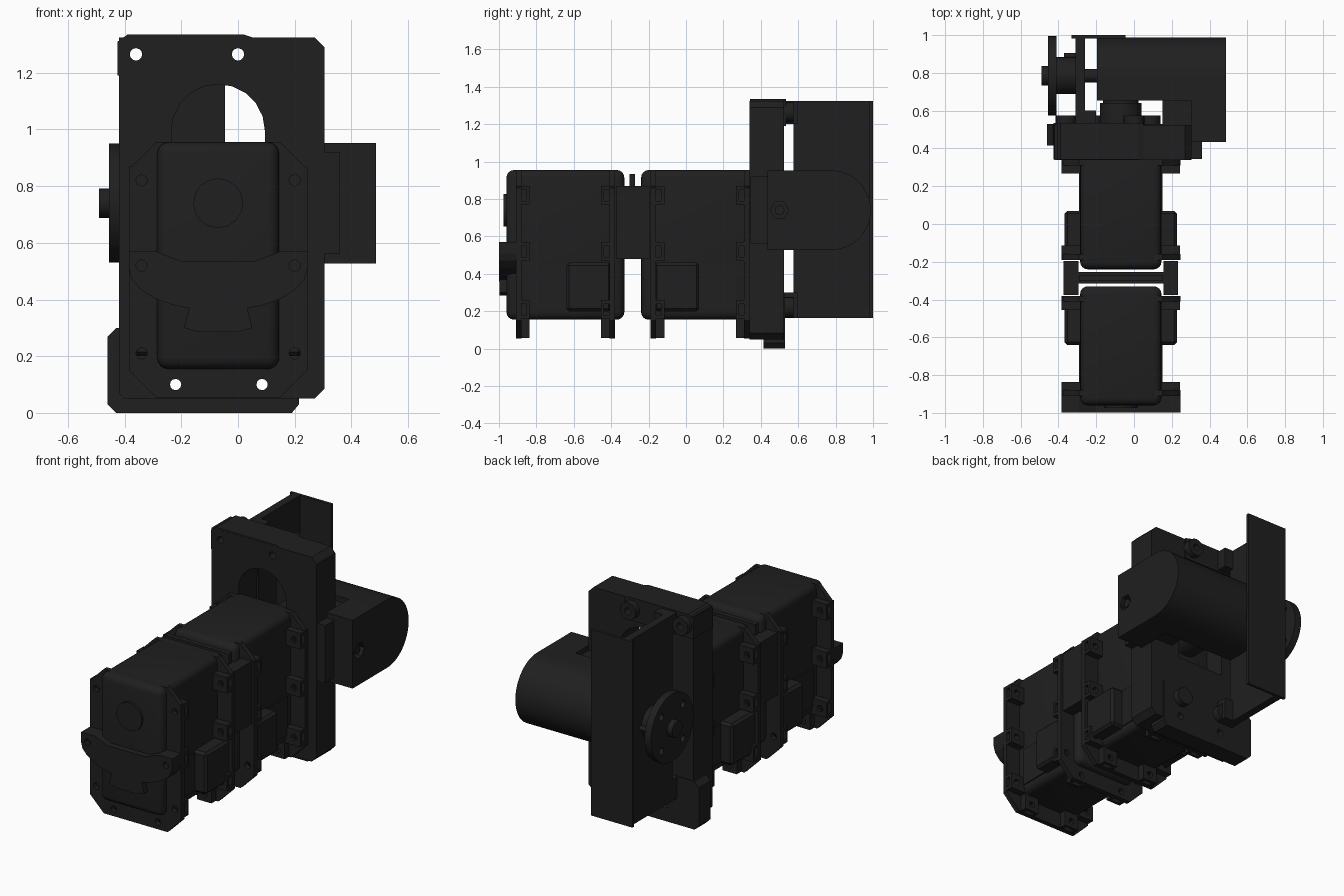
import bpy, bmesh, math
from mathutils import Vector

if "Cube" in bpy.data.objects:
    bpy.data.objects.remove(bpy.data.objects["Cube"])

black = bpy.data.materials.new("black_plastic")
black.diffuse_color = (0.014, 0.014, 0.014, 1)
black.use_nodes = True
black.node_tree.nodes["Principled BSDF"].inputs["Base Color"].default_value = black.diffuse_color
CX = -0.07                      # centre line of the two actuators


def place(axis, u, v, w):
    return {'x': (w, u, v), 'y': (u, w, v), 'z': (u, v, w)}[axis]


def prism(name, pts, axis, a, b, bevel=0.0, segs=2):
    """Extrude a 2D profile along an axis from a to b."""
    bm = bmesh.new()
    lo = [bm.verts.new(place(axis, u, v, a)) for u, v in pts]
    hi = [bm.verts.new(place(axis, u, v, b)) for u, v in pts]
    n = len(pts)
    bm.faces.new(lo)
    bm.faces.new(hi)
    for i in range(n):
        bm.faces.new((lo[i], lo[(i + 1) % n], hi[(i + 1) % n], hi[i]))
    if bevel:
        bmesh.ops.bevel(bm, geom=bm.edges[:], offset=bevel, segments=segs,
                        profile=0.5, affect='EDGES')
    bmesh.ops.recalc_face_normals(bm, faces=bm.faces[:])
    me = bpy.data.meshes.new(name)
    bm.to_mesh(me)
    bm.free()
    me.materials.append(black)
    ob = bpy.data.objects.new(name, me)
    bpy.context.collection.objects.link(ob)
    return ob


def box(name, x0, x1, y0, y1, z0, z1, bevel=0.0, segs=2):
    return prism(name, [(x0, y0), (x1, y0), (x1, y1), (x0, y1)], 'z', z0, z1, bevel, segs)


def ring(u, v, r, n=32, a0=0.0, a1=2 * math.pi, closed=True):
    k = n if closed else n - 1
    return [(u + r * math.cos(a0 + (a1 - a0) * i / k),
             v + r * math.sin(a0 + (a1 - a0) * i / k)) for i in range(n)]


def smooth(ob):
    bpy.ops.object.select_all(action='DESELECT')
    ob.select_set(True)
    bpy.context.view_layer.objects.active = ob
    bpy.ops.object.shade_smooth_by_angle(angle=math.radians(35))
    return ob


def cyl(name, axis, u, v, r, a, b, n=32):
    return smooth(prism(name, ring(u, v, r, n), axis, a, b))


def chamfered(x0, x1, z0, z1, c):
    return [(x0 + c, z0), (x1 - c, z0), (x1, z0 + c), (x1, z1 - c),
            (x1 - c, z1), (x0 + c, z1), (x0, z1 - c), (x0, z0 + c)]


def cut(ob, cutters):
    """Subtract each cutter from the object, then discard it."""
    bpy.context.view_layer.objects.active = ob
    for c in cutters:
        c.hide_render = True
        m = ob.modifiers.new("cut", 'BOOLEAN')
        m.operation, m.object, m.solver = 'DIFFERENCE', c, 'EXACT'
        bpy.ops.object.modifier_apply(modifier=m.name)
        bpy.data.objects.remove(c)
    return ob


BOLTS = [(CX + s * 0.27, z) for s in (-1, 1) for z in (0.21, 0.52, 0.82)]
FEET = [(-0.22, 0.10), (0.085, 0.10)]


def holes(pts, y0, y1, r=0.02, n=12):
    return [prism("cutter", ring(u, v, r, n), 'y', y0, y1) for u, v in pts]


# Two actuators, the rear one mirrored front to back
for tag, Y in (("front", lambda y: y), ("rear", lambda y: -0.57 - y)):
    smooth(box(tag + "_actuator_case", CX - 0.215, CX + 0.215, *sorted((Y(-0.96), Y(-0.33))),
               0.155, 0.955, 0.04, 4))
    cyl(tag + "_case_cap", 'y', CX, 0.74, 0.088, Y(-0.975), Y(-0.95), 16)
    # chamfered flanges with nut pockets along the sides and bottom
    for end, p0, p1, t0, t1 in (("output", -0.91, -0.88, -0.91, -0.837),
                                ("back", -0.41, -0.38, -0.455, -0.38)):
        fl = prism(f"{tag}_{end}_flange", chamfered(CX - 0.315, CX + 0.315, 0.055, 0.955, 0.095),
                   'y', Y(p0), Y(p1))
        cut(fl, holes(BOLTS + FEET, Y(p0 - 0.05), Y(p1 + 0.05)))
        ym = (t0 + t1) / 2
        lo, hi = sorted((Y(t0), Y(t1)))
        plo, phi = sorted((Y(ym - 0.02), Y(ym + 0.02)))
        for i, (u, v) in enumerate(BOLTS):
            s = 1 if u > CX else -1
            xa, xb = sorted((CX + s * 0.2, CX + s * 0.314))
            tab = box(f"{tag}_{end}_nut_tab_{i}", xa, xb, lo, hi, v - 0.05, v + 0.05)
            xa, xb = sorted((CX + s * 0.25, CX + s * 0.34))
            cut(tab, [box("cutter", xa, xb, plo, phi, v - 0.03, v + 0.03)]
                + holes([(u, v)], lo - 0.05, hi + 0.05))
        for i, (u, v) in enumerate(FEET):
            foot = box(f"{tag}_{end}_foot_{i}", u - 0.05, u + 0.05, lo, hi, 0.056, 0.17)
            cut(foot, [box("cutter", u - 0.03, u + 0.03, plo, phi, 0.02, 0.13)]
                + holes([(u, v)], lo - 0.05, hi + 0.05))
    # raised side covers
    box(tag + "_side_cover", CX - 0.298, CX + 0.298, *sorted((Y(-0.64), Y(-0.40))),
        0.20, 0.46, 0.015, 1)
    box(tag + "_side_panel", CX - 0.222, CX + 0.222, *sorted((Y(-0.84), Y(-0.64))), 0.21, 0.45)

# Cable guard on the front face
arc = [(CX + 0.315 * math.sin(t), 0.36 + 0.15 * (1 - math.cos(t)))
       for t in [math.radians(-90 + 15 * i) for i in range(13)]]
guard = prism("front_guard", arc + [(0.245, 0.57), (0.15, 0.57), (0.06, 0.535),
                                    (-0.20, 0.535), (-0.29, 0.57), (-0.385, 0.57)],
              'y', -0.999, -0.91)
cut(guard, holes([b for b in BOLTS if b[1] == 0.52], -1.05, -0.97))
prism("front_guard_tail", [(-0.17, 0.38), (-0.19, 0.30), (-0.14, 0.285), (0.0, 0.285),
                           (0.05, 0.30), (0.03, 0.38)], 'y', -0.998, -0.955)

# Coupling bracket between the actuators
box("coupling_web", CX - 0.30, CX + 0.30, -0.315, -0.255, 0.48, 0.87)
box("coupling_fin", CX - 0.22, CX + 0.22, -0.303, -0.273, 0.86, 0.935)
for s, side in ((-1, "left"), (1, "right")):
    xa, xb = sorted((CX + s * 0.225, CX + s * 0.302))
    box(f"coupling_wall_{side}", xa, xb, -0.375, -0.195, 0.48, 0.87)

# Tall mounting plate with an arched window
TOP = [(-0.36, 1.265), (0.0, 1.265)]
arch = ring(CX, 0.995, 0.165, 11, 0, math.pi, False) + [(CX - 0.165, 0.5), (CX + 0.165, 0.5)]
plate = prism("mounting_plate", [(-0.42, 0.07), (-0.40, 0.05), (0.27, 0.05), (0.305, 0.085),
                                 (0.305, 1.29), (0.27, 1.325), (-0.42, 1.325)],
              'y', 0.34, 0.525)
cut(plate, [prism("cutter", arch, 'y', 0.2, 0.7)] + holes(TOP + FEET, 0.2, 0.7, 0.022))
rim = prism("upper_plate_rim", [(-0.425, 1.19), (0.05, 1.19), (0.05, 1.325), (0.02, 1.335),
                                (-0.39, 1.335), (-0.425, 1.31)], 'y', 0.341, 0.535)
cut(rim, holes(TOP, 0.2, 0.7, 0.022))
base = prism("lower_plate_block", [(-0.43, 0), (0.19, 0), (0.215, 0.03), (0.215, 0.30),
                                   (-0.43, 0.30), (-0.46, 0.27), (-0.46, 0.03)],
             'y', 0.415, 0.53)
cut(base, holes(FEET, 0.3, 0.7, 0.022))
for i, (u, v) in enumerate(TOP + FEET):
    v = v if v > 1 else 0.22
    sp = cyl(f"plate_spacer_{i}", 'y', u, v, 0.055, 0.52, 0.575, 20)
    if v > 1:
        cut(sp, holes([(u, v)], 0.4, 0.7, 0.022))

# Upright angle channel behind the plate
box("channel_side", -0.31, -0.26, 0.575, 0.99, 0.165, 1.325)
box("channel_back", -0.33, -0.045, 0.982, 1.0, 0.165, 1.325)
box("channel_foot_upper", -0.31, -0.2, 0.52, 0.60, 1.2, 1.325)
box("channel_foot_lower", -0.31, -0.2, 0.52, 0.60, 0.165, 0.30)

# Output horn of the rear actuator
cyl("output_horn", 'y', CX, 0.74, 0.11, 0.38, 0.64)
cyl("output_horn_lip", 'y', CX, 0.74, 0.095, 0.63, 0.66)

# Rounded cross motor, its end bracket and mounting block
rnd = ring(0.775, 0.74, 0.213, 25, -math.pi / 2, math.pi / 2, False)
smooth(prism("motor_body", rnd + [(0.655, 0.953), (0.655, 0.527)], 'x', -0.195, 0.31))
cap = prism("motor_end_bracket", rnd + [(0.435, 0.953), (0.435, 0.527)], 'x', 0.305, 0.487)
cut(cap, [prism("cutter", ring(0.50, 0.74, 0.05, 6), 'x', 0.44, 0.6)])
smooth(cap)
cyl("bracket_bolt", 'x', 0.50, 0.74, 0.026, 0.42, 0.475, 16)
box("bracket_block", 0.15, 0.306, 0.50, 0.66, 0.56, 0.92)
box("bracket_flange", 0.29, 0.36, 0.345, 0.535, 0.56, 0.92)

# Shaft, hub and drilled drive disc
AY, AZ = 0.785, 0.74
cyl("drive_shaft", 'x', AY, AZ, 0.035, -0.32, -0.19)
cyl("disc_hub", 'x', AY, AZ, 0.098, -0.41, -0.305)
disc = prism("drive_disc", ring(AY, AZ, 0.21, 40), 'x', -0.455, -0.41)
cut(disc, [prism("cutter", ring(AY + 0.15 * math.cos(a), AZ + 0.15 * math.sin(a), 0.022, 12),
                 'x', -0.5, -0.35) for a in [math.pi / 4 + i * math.pi / 2 for i in range(4)]])
smooth(disc)
cyl("disc_boss", 'x', AY, AZ, 0.052, -0.49, -0.45)
cyl("stop_pin", 'x', 0.89, AZ, 0.015, -0.37, -0.30, 12)
